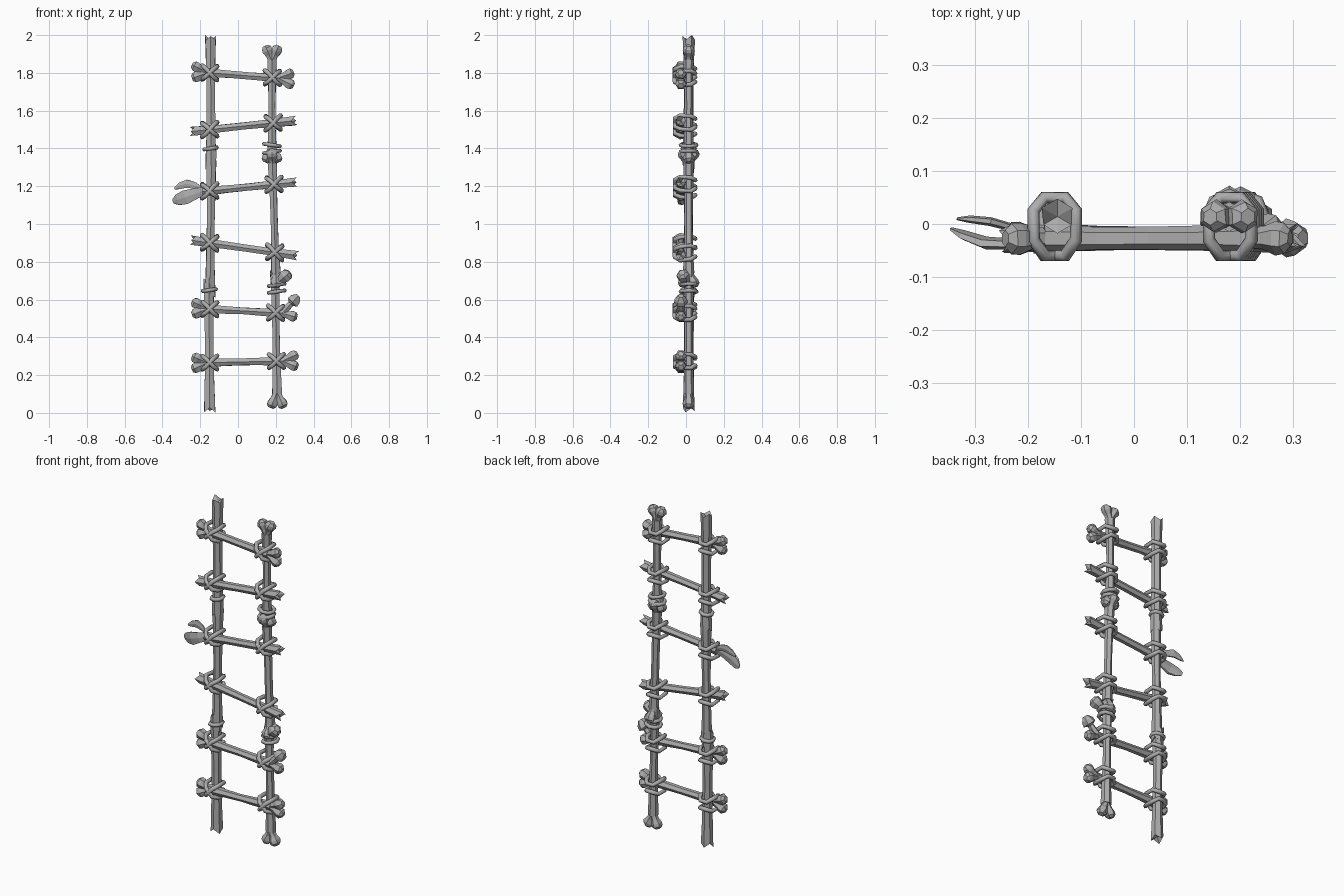
import bpy, bmesh, math, random
from mathutils import Vector

random.seed(4)
cube = bpy.data.objects.get("Cube")
if cube:
    bpy.data.objects.remove(cube)

bone_grey = bpy.data.materials.new("bone grey")
bone_grey.use_nodes = True
colour = (0.42, 0.42, 0.42, 1)
bone_grey.diffuse_color = colour
bone_grey.node_tree.nodes["Principled BSDF"].inputs["Base Color"].default_value = colour

POLE_Y, RUNG_Y = 0.014, -0.027
X, Y, Z = Vector((1, 0, 0)), Vector((0, 1, 0)), Vector((0, 0, 1))

# Outlines as (fraction along the part, relative radius)
SHAFT = [(f / 4, 1 + 0.3 * (f / 2 - 1) ** 2) for f in range(5)]
KNUCKLE = [(0, 0.6), (0.4, 0.7), (0.7, 1), (0.9, 0.95), (1.05, 0.5)]
MUSHROOM = [(0, 0.6), (0.5, 0.5), (0.6, 1), (0.8, 0.9), (1, 0.4)]
BLADE = [(0, 0.6), (0.3, 0.8), (0.6, 1), (0.85, 0.8), (1, 0.3)]


def taper(bm, start, end, radius, outline, jag_start=0, jag_end=0, flat=1, arch=Vector(), sides=6):
    """Faceted tube following an outline; jag roughens a snapped end, arch bows the middle."""
    along = (end - start).normalized()
    u = along.cross(Y).normalized()
    v = along.cross(u)
    last = len(outline) - 1
    rings, centres = [], []
    for i, (f, scale) in enumerate(outline):
        centre = start.lerp(end, f) + arch * math.sin(math.pi * f)
        jag = jag_start if i == 0 else jag_end if i == last else 0
        ring = []
        for k in range(sides):
            angle = math.tau * (k + 0.5) / sides
            r = radius * scale * random.uniform(0.93, 1.07)
            tooth = along * jag * (-1) ** k * random.uniform(0.5, 1.2)
            ring.append(bm.verts.new(centre + (u * math.cos(angle) + v * math.sin(angle) * flat) * r + tooth))
        rings.append(ring)
        centres.append(centre)
    for lower, upper in zip(rings, rings[1:]):
        for k in range(sides):
            n = (k + 1) % sides
            bm.faces.new((lower[k], lower[n], upper[n], upper[k]))
    # caps, sunk inwards where the bone is snapped
    for ring, tip in ((rings[0], centres[0] + along * jag_start), (rings[-1], centres[-1] - along * jag_end)):
        middle = bm.verts.new(tip)
        for k in range(sides):
            bm.faces.new((ring[k], ring[(k + 1) % sides], middle))


def place(name, data):
    data.materials.append(bone_grey)
    bpy.context.collection.objects.link(bpy.data.objects.new(name, data))


def finish(name, bm):
    bmesh.ops.recalc_face_normals(bm, faces=bm.faces)
    mesh = bpy.data.meshes.new(name)
    bm.to_mesh(mesh)
    bm.free()
    place(name, mesh)


def bone(name, start, end, radius, start_kind, end_kind, start_side=Z, end_side=Z):
    """Shaft whose ends are each snapped, forked, single (one knuckle) or plain."""
    bm = bmesh.new()
    jags = [0.016 if kind == "snapped" else 0 for kind in (start_kind, end_kind)]
    taper(bm, start, end, radius, SHAFT, *jags)
    along = (end - start).normalized()
    for base, out, kind, side in ((start, -along, start_kind, start_side), (end, along, end_kind, end_side)):
        signs = {"forked": (1, -1), "single": (-0.5,)}.get(kind, ())
        for sign in signs:
            taper(bm, base - out * 0.01, base + out * 0.07 + side * sign * 0.034, 0.031, KNUCKLE)
    finish(name, bm)


def cord(name, points, radius):
    """Closed cord through points."""
    curve = bpy.data.curves.new(name, 'CURVE')
    curve.dimensions = '3D'
    curve.bevel_depth, curve.bevel_resolution = radius, 1
    spline = curve.splines.new('POLY')
    spline.points.add(len(points) - 1)
    for target, point in zip(spline.points, points):
        target.co = (*point, 1)
    spline.use_cyclic_u = True
    place(name, curve)


def lashing(name, x, z, slope):
    """Cross on the front of the rung, two bands behind the pole."""
    wide, tall, front, back = 0.04, 0.036, -0.06, 0.05
    centre = Vector((x, 0, z))
    points = []
    for s in (1, -1):
        for across, depth, rise in ((-1, front / 2, s), (-0.5, front, s * 0.6), (0.5, front, -s * 0.6),
                                    (1, front / 2, -s), (1, back / 2, -s), (0.5, back, -s * 0.6),
                                    (-0.5, back, -s * 0.6), (-1, back / 2, -s)):
            lift = across * wide * slope if depth < 0 else 0
            points.append(centre + X * across * wide + Y * depth + Z * (rise * tall + lift))
    cord(name, points, 0.012)


def band(name, x, z, radius):
    """Slightly tilted loop round a pole."""
    tilt = random.choice((-0.15, 0.15))
    angles = [math.tau * k / 8 for k in range(8)]
    centre = Vector((x, POLE_Y, z))
    cord(name, [centre + radius * ((X + Z * tilt) * math.cos(a) + Y * math.sin(a)) for a in angles], 0.011)


def on_pole(x, z):
    return Vector((x, POLE_Y, z))


# Right pole: snapped bones overlapping end to end
bone("right_pole_upper", on_pole(-0.145, 1.985), on_pole(-0.143, 1.3), 0.025, "snapped", "snapped")
bone("right_pole_middle", on_pole(-0.14, 1.4), on_pole(-0.148, 0.62), 0.024, "snapped", "snapped")
bone("right_pole_lower", on_pole(-0.154, 0.7), on_pole(-0.15, 0.018), 0.025, "snapped", "snapped")

# Left pole: knuckled bones
bone("left_pole_upper", on_pole(0.18, 1.87), on_pole(0.18, 1.4), 0.021, "forked", "forked", X, X)
bone("left_pole_middle", on_pole(0.182, 1.32), on_pole(0.2, 0.74), 0.022, "forked", "forked", Y, Y)
bone("left_pole_lower", on_pole(0.195, 0.74), on_pole(0.207, 0.1), 0.022, "snapped", "forked", X, X)

# Knuckle sticking out beside the lower joint
bm = bmesh.new()
taper(bm, Vector((0.2, 0, 0.68)), Vector((0.27, -0.02, 0.74)), 0.036, KNUCKLE)
finish("left_joint_knuckle", bm)

# Rungs with their lashings: heights at the right and left pole, then the kind of each end
RUNGS = ((0.266, 0.274, "forked", "forked"), (0.55, 0.53, "forked", "single"),
         (0.9, 0.85, "snapped", "snapped"), (1.175, 1.21, "plain", "snapped"),
         (1.5, 1.535, "snapped", "snapped"), (1.8, 1.775, "forked", "forked"))
REACH = {"forked": 0.02, "single": 0.02, "plain": 0.04, "snapped": 0.09}
for number, (right_z, left_z, right_kind, left_kind) in enumerate(RUNGS, 1):
    right_x = -0.15
    left_x = 0.207 - 0.014 * right_z
    right, left = Vector((right_x, RUNG_Y, right_z)), Vector((left_x, RUNG_Y, left_z))
    along = (left - right).normalized()
    bone(f"rung_{number}", right - along * REACH[right_kind], left + along * (REACH[left_kind] + 0.02),
         0.021, right_kind, left_kind)
    slope = along.z / along.x
    lashing(f"right_lashing_{number}", right_x, right_z, slope)
    lashing(f"left_lashing_{number}", left_x, left_z, slope)

# Upturned stub with a flared knob on the second rung
bm = bmesh.new()
taper(bm, Vector((0.24, RUNG_Y, 0.535)), Vector((0.32, RUNG_Y, 0.62)), 0.037, MUSHROOM)
finish("rung_knob", bm)

# Splayed flat blades on the fourth rung
bm = bmesh.new()
root = Vector((-0.18, RUNG_Y, 1.175))
taper(bm, root, Vector((-0.345, -0.01, 1.12)), 0.042, BLADE, flat=0.3, arch=Y * -0.02)
taper(bm, root, Vector((-0.335, 0.01, 1.19)), 0.025, BLADE, flat=0.35, arch=Z * 0.03 + Y * 0.01)
finish("rung_blades", bm)

# Bands tying the pole bones together
band("right_upper_band", -0.145, 1.4, 0.033)
band("right_lower_band", -0.152, 0.65, 0.035)
for name, x, z in (("left_upper_band", 0.18, 1.4), ("left_lower_band", 0.205, 0.66)):
    for label, side in (("top", 1), ("bottom", -1)):
        band(f"{name}_{label}", x, z + side * 0.018, 0.042)
